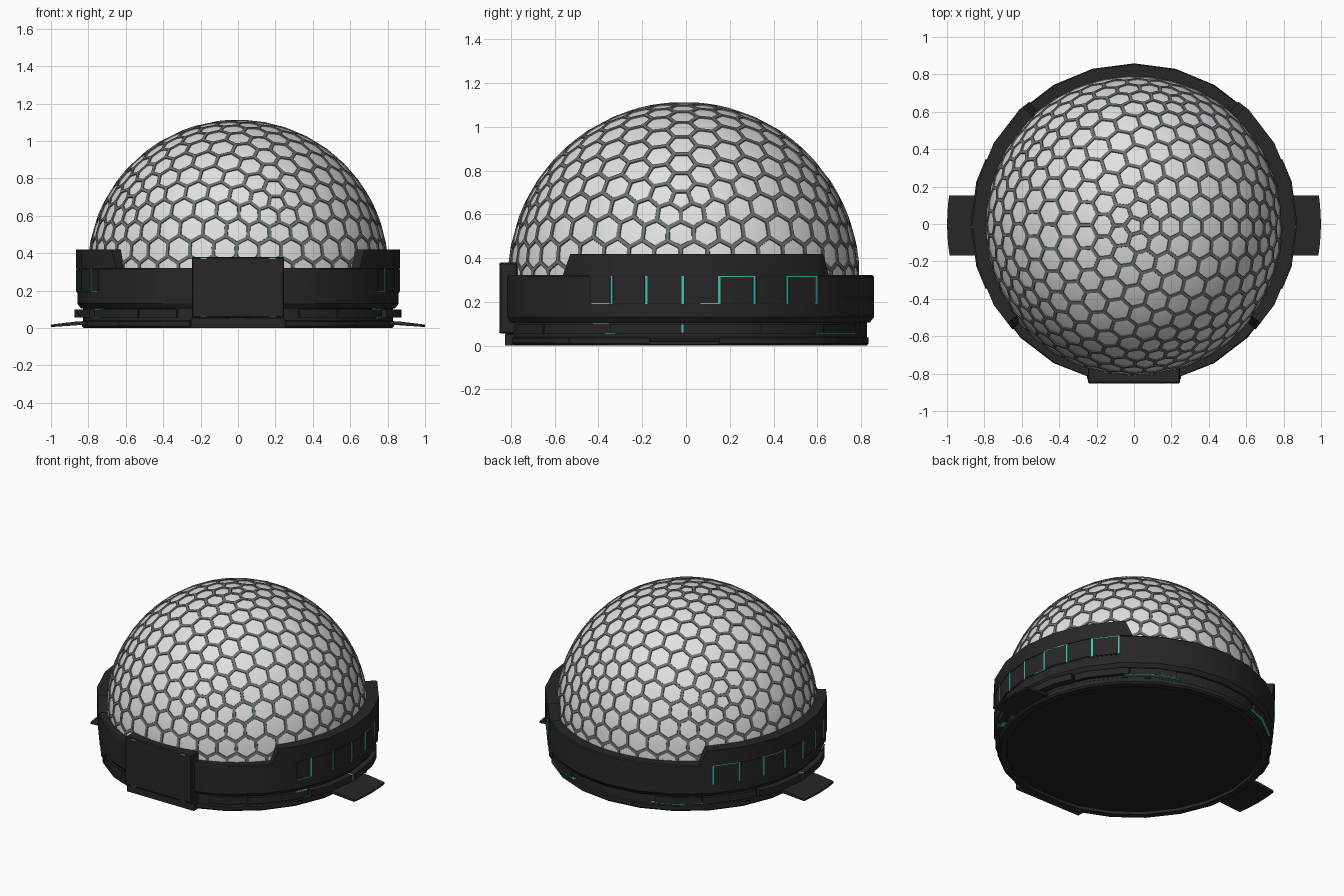
import bpy, bmesh, math
from mathutils import Vector, Matrix

cube = bpy.data.objects.get("Cube")
if cube:
    bpy.data.objects.remove(cube, do_unlink=True)


def material(name, r, g, b):
    m = bpy.data.materials.new(name)
    m.use_nodes = True
    m.diffuse_color = (r, g, b, 1)
    node = next(n for n in m.node_tree.nodes if n.type == 'BSDF_PRINCIPLED')
    node.inputs["Base Color"].default_value = (r, g, b, 1)
    node.inputs["Roughness"].default_value = 0.6
    return m


PANEL = material("pale grey panel", 0.75, 0.75, 0.75)
STRUT = material("slate strut", 0.15, 0.17, 0.178)
BODY = material("charcoal", 0.02, 0.02, 0.02)
DARK = material("black", 0.015, 0.015, 0.015)
TEAL = material("teal glow", 0.05, 0.55, 0.46)


def finish(name, bm, mat, smooth=True):
    bmesh.ops.recalc_face_normals(bm, faces=bm.faces)
    me = bpy.data.meshes.new(name)
    bm.to_mesh(me)
    bm.free()
    ob = bpy.data.objects.new(name, me)
    bpy.context.collection.objects.link(ob)
    me.materials.append(mat)
    if smooth:
        bpy.ops.object.select_all(action='DESELECT')
        ob.select_set(True)
        bpy.context.view_layer.objects.active = ob
        bpy.ops.object.shade_smooth_by_angle(angle=math.radians(25))
    return ob


SIDES = 24
STEP = 360 / SIDES
FRONT = -0.825


def rim(r, deg, z):
    """Point on the many-sided base outline, flattened at the front."""
    off = math.radians(deg % STEP - STEP / 2)
    r *= math.cos(math.radians(STEP / 2)) / math.cos(off)
    a = math.radians(deg)
    return Vector((r * math.cos(a), max(r * math.sin(a), FRONT), z))


def loft(name, rings, mat, closed):
    """Skin a list of equal cross-sections; cap the ends if open."""
    bm = bmesh.new()
    rows = [[bm.verts.new(p) for p in ring] for ring in rings]
    n = len(rows[0])
    for i in range(len(rows) if closed else len(rows) - 1):
        a, b = rows[i], rows[(i + 1) % len(rows)]
        for j in range(n):
            k = (j + 1) % n
            bm.faces.new((a[j], a[k], b[k], b[j]))
    if not closed:
        bm.faces.new(rows[0])
        bm.faces.new(rows[-1])
    return finish(name, bm, mat)


def lathe(name, profile, mat):
    return loft(name, [[rim(r, i * STEP, z) for r, z in profile]
                       for i in range(SIDES)], mat, True)


def arc(name, a0, a1, r0, r1, z0, z1, mat, slope=0):
    """Curved block along the rim; slope pulls its top ends inward, in degrees."""
    inner = [k * STEP for k in range(-SIDES, 2 * SIDES)
             if a0 + slope + 0.3 < k * STEP < a1 - slope - 0.3]
    stations = [(a0, a0 + slope)] + [(a, a) for a in inner] + [(a1, a1 - slope)]
    rings = [[rim(r0, b, z0), rim(r1, b, z0), rim(r1, t, z1), rim(r0, t, z1)]
             for b, t in stations]
    return loft(name, rings, mat, False)


def box(name, x0, x1, y0, y1, z0, z1, mat, bevel=0):
    bm = bmesh.new()
    bmesh.ops.create_cube(bm, size=1)
    for v in bm.verts:
        v.co = ((x0 + x1) / 2 + v.co.x * (x1 - x0),
                (y0 + y1) / 2 + v.co.y * (y1 - y0),
                (z0 + z1) / 2 + v.co.z * (z1 - z0))
    if bevel:
        bmesh.ops.bevel(bm, geom=bm.edges[:], offset=bevel, segments=1, affect='EDGES')
    return finish(name, bm, mat, smooth=False)


# Dome: a smooth pale shell under a hexagon lattice, both cut off inside the base
def place_dome_part(name, bm, mat):
    bmesh.ops.transform(bm, verts=bm.verts, matrix=Matrix.Translation((0, -0.01, 0.31))
                        @ Matrix.Rotation(math.radians(-1), 4, 'Z'))
    bmesh.ops.bisect_plane(bm, geom=bm.verts[:] + bm.edges[:] + bm.faces[:],
                           plane_co=(0, 0, 0.27), plane_no=(0, 0, 1), clear_inner=True)
    finish(name, bm, mat)


shell = bmesh.new()
bmesh.ops.create_icosphere(shell, subdivisions=5, radius=0.798)
place_dome_part("dome_shell", shell, PANEL)


def hexagon_lattice(radius):
    """Cells are the dual of an icosphere; only their borders are kept."""
    src = bmesh.new()
    bmesh.ops.create_icosphere(src, subdivisions=4, radius=1)
    bm = bmesh.new()
    corner = {f: bm.verts.new(f.calc_center_median().normalized() * radius)
              for f in src.faces}
    for v in src.verts:
        n = v.co.normalized()
        u = n.orthogonal().normalized()
        w = n.cross(u)
        loop = sorted(v.link_faces, key=lambda f: math.atan2(
            corner[f].co.dot(w), corner[f].co.dot(u)))
        bm.faces.new([corner[f] for f in loop])
    src.free()
    cells = bm.faces[:]
    bm.normal_update()
    bmesh.ops.inset_individual(bm, faces=cells, thickness=0.010)
    bmesh.ops.inset_individual(bm, faces=cells, thickness=0.003, depth=-0.008)
    bmesh.ops.delete(bm, geom=cells, context='FACES')
    return bm


place_dome_part("dome_lattice", hexagon_lattice(0.804), STRUT)

# Base: stepped foot around a recessed floor, lower band and the main ring
lathe("foot_ring", [(0.785, 0.03), (0.785, 0.0), (0.825, 0.0), (0.835, 0.01),
                    (0.835, 0.035), (0.82, 0.045), (0.785, 0.045)], BODY)
lathe("recessed_band", [(0.75, 0.04), (0.828, 0.04), (0.828, 0.115), (0.75, 0.115)], BODY)
lathe("main_ring", [(0.75, 0.105), (0.84, 0.105), (0.859, 0.13),
                    (0.859, 0.315), (0.853, 0.322), (0.785, 0.322), (0.75, 0.28)], BODY)
bm = bmesh.new()
bm.faces.new([bm.verts.new(rim(0.79, i * STEP, 0.02)) for i in range(SIDES)])
floor = finish("underside", bm, DARK, smooth=False)
if floor.data.polygons[0].normal.z > 0:
    floor.data.flip_normals()

# Both sides: raised wall, windows, lower blocks and ramp
for side, sign in (("left", 1), ("right", -1)):
    def side_arc(name, a0, a1, *rest, **kw):
        if sign < 0:
            a0, a1 = 180 - a1, 180 - a0
        return arc(side + "_" + name, a0, a1, *rest, **kw)

    side_arc("raised_wall", -41, 49.5, 0.79, 0.866, 0.318, 0.42, BODY, slope=3)
    side_arc("window_bed", -31, 44.5, 0.84, 0.861, 0.188, 0.32, DARK)
    pitch = 11.2
    for i in range(7):
        a = -34.5 + pitch * i
        first = max(a, -30.6)
        side_arc("window", first + 0.5, a + pitch - 0.6, 0.85, 0.865,
                 0.194, 0.314, BODY)
        side_arc("window_light", a + pitch - 0.45, a + pitch + 0.25,
                 0.85, 0.8655, 0.19, 0.318, TEAL)
    for a0, a1, z in ((10.5, 21.5, 0.314), (33, 44, 0.314), (4.5, 10.5, 0.19),
                      (-30, -24, 0.19)):
        side_arc("window_edge_light", a0, a1, 0.85, 0.8655, z, z + 0.004, TEAL)

    # Blocks in the recessed band
    for a0, a1, outer in ((-67, -51, 0.85), (-50.4, -24.3, 0.85), (-23.7, -1.3, 0.873),
                          (-0.7, 23.7, 0.873), (24.3, 48, 0.85), (48.6, 68, 0.845)):
        side_arc("band_block", a0, a1, 0.8, outer, 0.056, 0.1, BODY)
    side_arc("band_gap_light", -1.3, -0.7, 0.8, 0.871, 0.058, 0.1, TEAL)
    side_arc("front_band_light", -30, -24.5, 0.8, 0.853, 0.1, 0.104, TEAL)
    side_arc("front_foot_light", -26, -22.5, 0.8, 0.853, 0.051, 0.055, TEAL)
    side_arc("rear_band_light", 46, 70, 0.8, 0.846, 0.051, 0.055, TEAL)

    # Ramp sloping down to the ground, with a rounded outer end
    rings = []
    for y in (-0.168, -0.1, 0, 0.1, 0.152):
        tip = math.sqrt(1 - y * y)
        rings.append([(sign * x, y, z) for x, z in (
            (0.8, 0.036), (0.87, 0.034), (tip, 0.018), (tip, 0.006), (0.87, 0.014), (0.8, 0.02))])
    loft(side + "_ramp", rings, BODY, False)

# Front door panel with corner lights, standing on a flat sill
box("front_panel", -0.247, 0.247, -0.852, -0.77, 0.055, 0.38, BODY, 0.006)
box("front_sill", -0.25, 0.25, -0.828, -0.77, 0.0, 0.05, BODY)
for x in (-0.185, 0.185):
    box("panel_top_light", x - 0.016, x + 0.016, -0.854, -0.845, 0.37, 0.376, TEAL)
    box("panel_bottom_light", x - 0.016, x + 0.016, -0.854, -0.845, 0.058, 0.062, TEAL)

# Foot trim beside the front panel
for name, a0, a1 in (("left", 288, 320), ("right", 220, 252)):
    arc(name + "_foot_trim", a0, a1, 0.8, 0.84, 0.012, 0.034, BODY)
